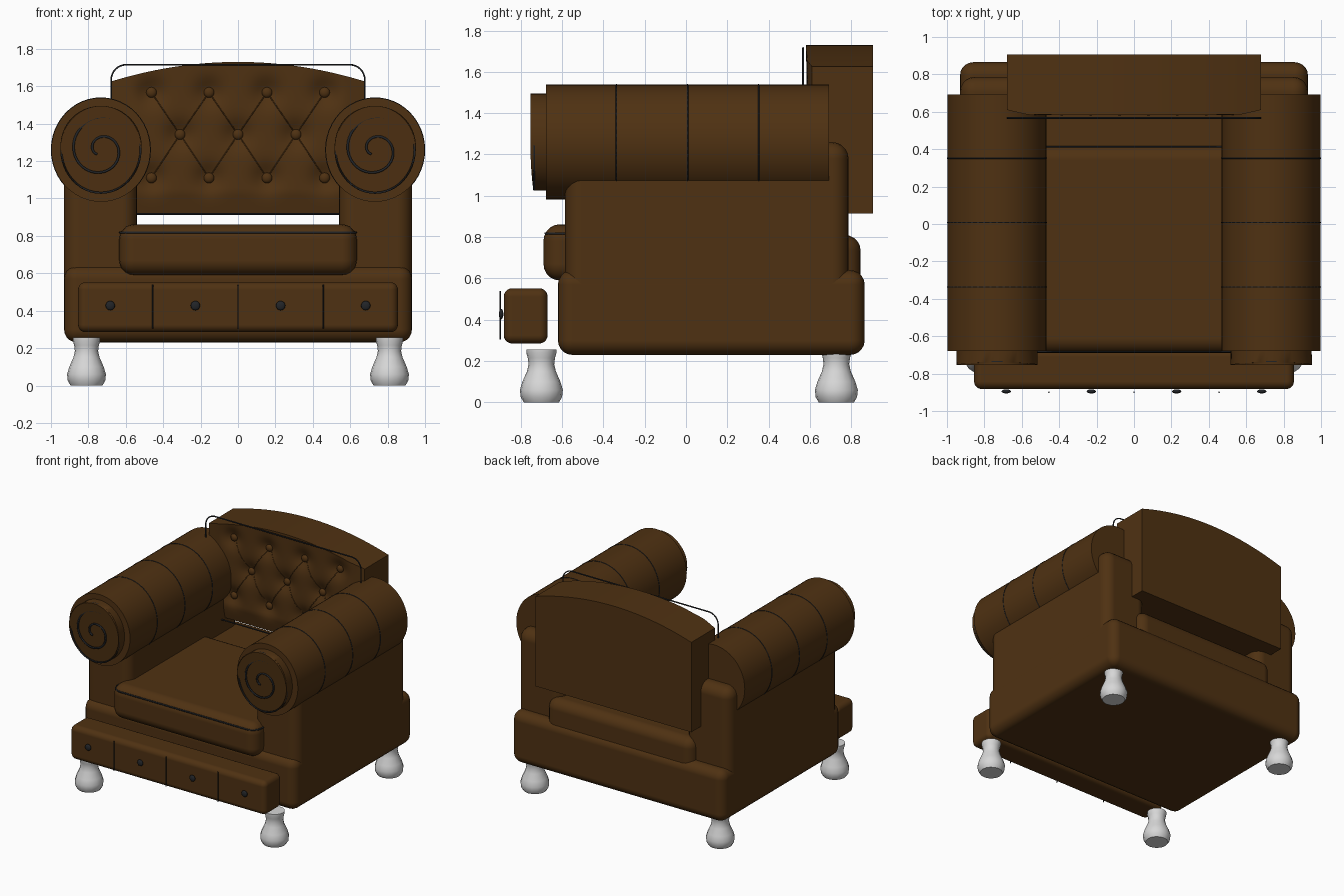
import bpy, bmesh, math
from mathutils import Matrix, Vector

if "Cube" in bpy.data.objects:
    bpy.data.objects.remove(bpy.data.objects["Cube"])


def material(name, rgb):
    m = bpy.data.materials.new(name)
    m.diffuse_color = (*rgb, 1)
    m.use_nodes = True
    m.node_tree.nodes["Principled BSDF"].inputs["Base Color"].default_value = m.diffuse_color
    return m


LEATHER = material("brown leather", (0.078, 0.031, 0.006))
TRIM = material("dark trim", (0.016, 0.018, 0.021))
SILVER = material("silver", (0.68, 0.68, 0.68))


def finish(name, bm, mat, angle=35):
    bmesh.ops.recalc_face_normals(bm, faces=bm.faces)
    me = bpy.data.meshes.new(name)
    bm.to_mesh(me)
    bm.free()
    me.materials.append(mat)
    ob = bpy.data.objects.new(name, me)
    bpy.context.collection.objects.link(ob)
    activate(ob)
    bpy.ops.object.shade_smooth_by_angle(angle=math.radians(angle))
    return ob


def activate(ob):
    bpy.ops.object.select_all(action='DESELECT')
    ob.select_set(True)
    bpy.context.view_layer.objects.active = ob


def box(name, lo, hi, bevel):
    """Rounded block between two corners."""
    bm = bmesh.new()
    bmesh.ops.create_cube(bm, size=1)
    for v in bm.verts:
        v.co = Vector([(a + b) / 2 + c * (b - a) for a, b, c in zip(lo, hi, v.co)])
    ob = finish(name, bm, LEATHER, 180)
    mod = ob.modifiers.new("rounding", 'BEVEL')
    mod.width, mod.segments, mod.harden_normals = bevel, 5, True
    return ob


def barrel(name, x, z, rx, rz, y0, y1, edge=0.0):
    """Elliptical cylinder along y, with an optional rounded front edge."""
    bm = bmesh.new()
    bmesh.ops.create_cone(bm, cap_ends=True, segments=48, radius1=1, radius2=1, depth=1)
    for v in bm.verts:
        a, b, c = v.co
        v.co = (x + a * rx, (y0 + y1) / 2 + c * (y1 - y0), z + b * rz)
    if edge:
        rim = [e for e in bm.edges if all(abs(v.co.y - y0) < 1e-5 for v in e.verts)]
        bmesh.ops.bevel(bm, geom=rim, offset=edge, segments=3, affect='EDGES', profile=0.5)
    return finish(name, bm, LEATHER)


def ball(name, loc, size, mat):
    bm = bmesh.new()
    bmesh.ops.create_uvsphere(bm, u_segments=16, v_segments=10, radius=1,
                              matrix=Matrix.Translation(loc) @ Matrix.Diagonal((*size, 1)))
    return finish(name, bm, mat, 180)


def cord(name, points, radius, closed=False, mat=TRIM):
    cu = bpy.data.curves.new(name, 'CURVE')
    cu.dimensions = '3D'
    cu.bevel_depth, cu.bevel_resolution, cu.use_fill_caps = radius, 1, True
    sp = cu.splines.new('POLY')
    sp.points.add(len(points) - 1)
    for p, co in zip(sp.points, points):
        p.co = (*co, 1)
    sp.use_cyclic_u = closed
    cu.materials.append(mat)
    ob = bpy.data.objects.new(name, cu)
    bpy.context.collection.objects.link(ob)
    activate(ob)
    bpy.ops.object.convert(target='MESH')


def round_rect(x0, x1, y0, y1, r):
    pts = []
    for cx, cy, start in ((x1 - r, y1 - r, 0), (x0 + r, y1 - r, 90),
                          (x0 + r, y0 + r, 180), (x1 - r, y0 + r, 270)):
        for i in range(9):
            a = math.radians(start + i * 11.25)
            pts.append((cx + r * math.cos(a), cy + r * math.sin(a)))
    return pts


def ellipse(x, z, rx, rz, y, n=48):
    return [(x + rx * math.cos(2 * math.pi * i / n), y,
             z + rz * math.sin(2 * math.pi * i / n)) for i in range(n)]


# Base, front rail, deck and seat cushion
box("base", (-0.93, -0.62, 0.23), (0.93, 0.865, 0.64), 0.07)
box("front_rail", (-0.855, -0.882, 0.285), (0.855, -0.67, 0.552), 0.04)
box("seat_deck", (-0.64, -0.5, 0.5), (0.64, 0.845, 0.81), 0.075)
box("seat_cushion", (-0.635, -0.69, 0.59), (0.635, 0.42, 0.862), 0.08)
cord("seat_piping", [(x, y, 0.818) for x, y in round_rect(-0.63, 0.63, -0.68, 0.41, 0.08)],
     0.006, True)

# Rail seams and studs
for x in (-0.455, 0, 0.455):
    cord("rail_seam", [(x, -0.9, 0.305), (x, -0.9, 0.54)], 0.004)
for x in (-0.683, -0.228, 0.228, 0.683):
    ball("rail_stud", (x, -0.895, 0.427), (0.025, 0.011, 0.025), TRIM)

# Arms: side panel, roll, front disc, piping, scroll and seams
ARM_X, ARM_Z = 0.733, 1.26
for s in (-1, 1):
    cx = s * ARM_X
    xs = sorted((s * 0.54, s * 0.93))
    box("arm_panel", (xs[0], -0.585, 0.5), (xs[1], 0.787, 1.26), 0.08)
    barrel("arm_roll", cx, ARM_Z, 0.265, 0.278, -0.678, 0.692)
    barrel("arm_disc", cx, ARM_Z, 0.217, 0.235, -0.738, -0.67, 0.015)
    cord("arm_disc_piping", ellipse(cx, ARM_Z, 0.212, 0.23, -0.735), 0.006, True)
    scroll = []
    for i in range(73):
        t = i / 72
        a, r = math.radians(30 + 560 * t), 0.188 - 0.158 * t
        scroll.append((cx + r * math.cos(a), -0.741, ARM_Z + r * math.sin(a)))
    cord("arm_scroll", scroll, 0.007)
    for y in (-0.337, 0.008, 0.352):
        cord("arm_seam", ellipse(cx, ARM_Z, 0.264, 0.277, y), 0.004, True)

# Backrest: arched block with a tufted front
BUTTONS = [(x, z) for z in (1.567, 1.11) for x in (-0.463, -0.155, 0.155, 0.463)]
BUTTONS += [(x, 1.342) for x in (-0.31, 0, 0.31)]
CREASES = [(a, b) for a in BUTTONS[:8] for b in BUTTONS[8:] if abs(a[0] - b[0]) < 0.2]


def front_y(x, z):
    edge = min(1, (0.68 - abs(x)) / 0.12, (z - 0.915) / 0.12)
    y = 0.61 - 0.028 * max(0, edge)
    for bx, bz in BUTTONS:
        y += 0.04 * math.exp(-((x - bx) ** 2 + (z - bz) ** 2) / 0.005)
    return y


bm = bmesh.new()
bmesh.ops.create_grid(bm, x_segments=64, y_segments=40, size=1)
for v in bm.verts:
    x = 0.68 * v.co.x
    top = 1.73 - 0.105 * v.co.x ** 2
    z = 0.915 + (v.co.y + 1) / 2 * (top - 0.915)
    v.co = (x, front_y(x, z), z)
ext = bmesh.ops.extrude_face_region(bm, geom=bm.faces[:], use_keep_orig=True)
for v in ext["geom"]:
    if isinstance(v, bmesh.types.BMVert):
        v.co.y = 0.905
finish("backrest", bm, LEATHER)

for x, z in BUTTONS:
    ball("back_button", (x, front_y(x, z) - 0.008, z), (0.028, 0.018, 0.028), LEATHER)
for a, b in CREASES:
    pts = []
    for i in range(13):
        x, z = (p + (q - p) * i / 12 for p, q in zip(a, b))
        pts.append((x, front_y(x, z), z))
    cord("back_crease", pts, 0.003, mat=LEATHER)
cord("back_piping", [(x, 0.567, z) for x, z in round_rect(-0.678, 0.678, 0.917, 1.715, 0.08)],
     0.005, True)

# Turned legs
PROFILE = [(0.085, 0), (0.1, 0.025), (0.104, 0.06), (0.092, 0.1), (0.07, 0.15),
           (0.062, 0.185), (0.066, 0.215), (0.073, 0.24), (0.073, 0.256)]
for x in (-0.81, 0.81):
    for y in (-0.7, 0.728):
        bm = bmesh.new()
        rings = [[bm.verts.new((x + r * math.cos(k * math.pi / 8),
                                y + r * math.sin(k * math.pi / 8), z)) for k in range(16)]
                 for r, z in PROFILE]
        for lo, hi in zip(rings, rings[1:]):
            for k in range(16):
                j = (k + 1) % 16
                bm.faces.new((lo[k], lo[j], hi[j], hi[k]))
        bm.faces.new(rings[0])
        bm.faces.new(rings[-1])
        finish("leg", bm, SILVER, 50)
